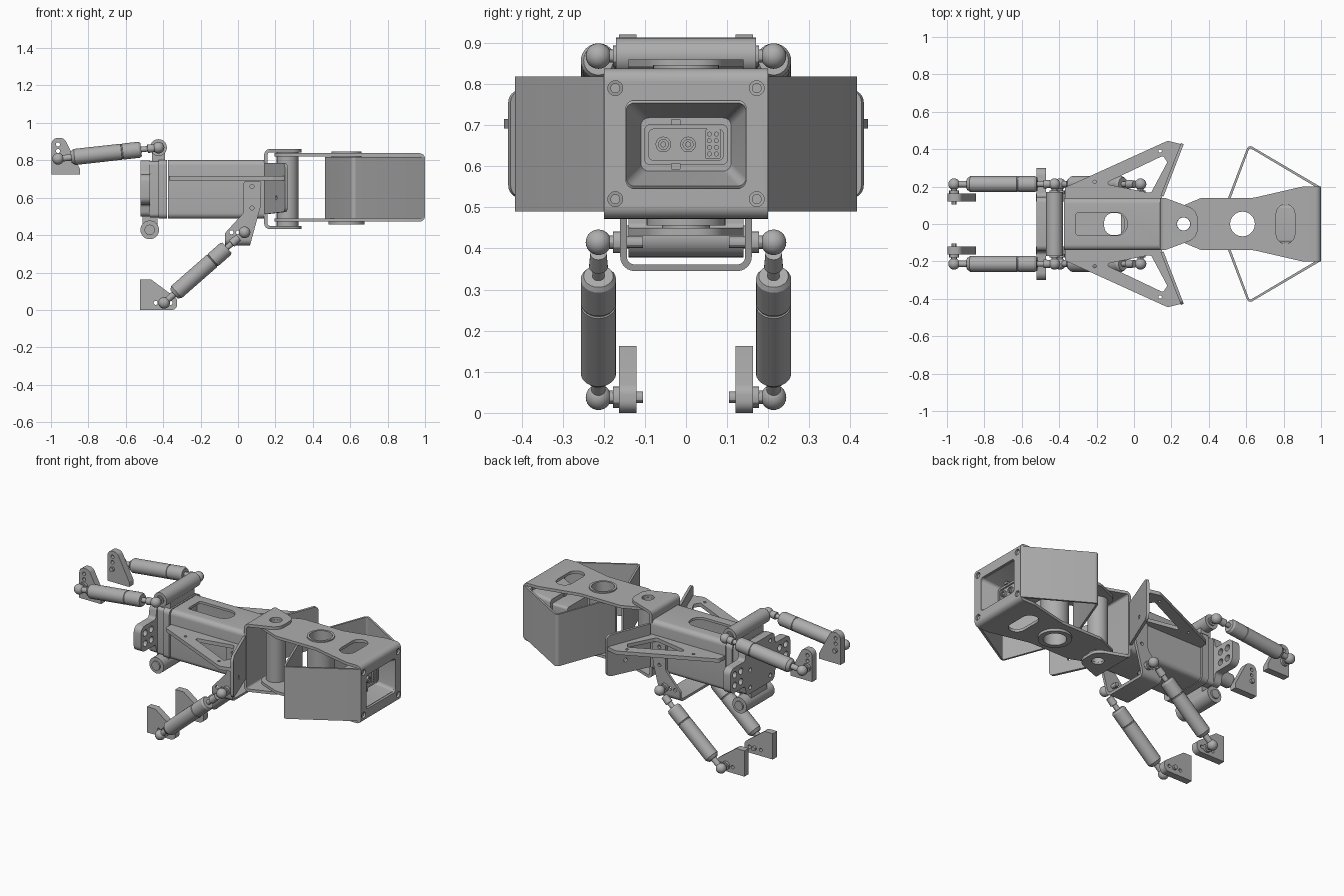
import bpy, bmesh, math
from mathutils import Vector, Matrix

if "Cube" in bpy.data.objects:
    bpy.data.objects.remove(bpy.data.objects["Cube"], do_unlink=True)

GREY = (0.42, 0.42, 0.42, 1)
mat = bpy.data.materials.new("machined grey")
mat.use_nodes = True
mat.diffuse_color = GREY
next(n for n in mat.node_tree.nodes if n.type == "BSDF_PRINCIPLED").inputs["Base Color"].default_value = GREY
parts = []

PLANES = {
    "XY": lambda u, v, w: Vector((u, v, w)),
    "XZ": lambda u, v, w: Vector((u, w, v)),
    "YZ": lambda u, v, w: Vector((w, u, v)),
}


def finish(name, bm, mirror=False):
    bmesh.ops.recalc_face_normals(bm, faces=bm.faces)
    me = bpy.data.meshes.new(name)
    bm.to_mesh(me)
    bm.free()
    me.materials.append(mat)
    ob = bpy.data.objects.new(name, me)
    bpy.context.collection.objects.link(ob)
    if mirror:
        ob.modifiers.new("mirror", "MIRROR").use_axis = (False, True, False)
    parts.append(ob)
    return ob


def rounded(points, n=6):
    """Polygon whose (u, v, radius) corners become arcs."""
    out = []
    for i, q in enumerate(points):
        p = Vector(q[:2])
        if len(q) < 3:
            out.append(p)
            continue
        a = Vector(points[i - 1][:2]) - p
        b = Vector(points[(i + 1) % len(points)][:2]) - p
        half = a.angle(b) / 2
        d = min(q[2] / math.tan(half), a.length * 0.499, b.length * 0.499)
        a, b = a.normalized(), b.normalized()
        c = p + (a + b).normalized() * d / math.cos(half)
        s, e, phi = p + a * d - c, p + b * d - c, math.pi - 2 * half
        for k in range(n + 1):
            t = k / n
            out.append(c + (s * math.sin((1 - t) * phi) + e * math.sin(t * phi)) / math.sin(phi))
    return out


def circle(u, v, r, n=24):
    return [Vector((u + r * math.cos(math.tau * k / n), v + r * math.sin(math.tau * k / n))) for k in range(n)]


def rect(u0, u1, v0, v1, r=0.01):
    return rounded([(u0, v0, r), (u1, v0, r), (u1, v1, r), (u0, v1, r)])


def channel(u0, u1, v0, v1, t, r):
    """U-shaped strip, closed at u1."""
    k = u1 - math.copysign(t, u1 - u0)
    return rounded([(u0, v0), (u1, v0, r), (u1, v1, r), (u0, v1), (u0, v1 - t),
                    (k, v1 - t, r - t), (k, v0 + t, r - t), (u0, v0 + t)])


def plate(name, loops, plane, lo, hi, mirror=False):
    """Flat outline with holes, extruded from lo to hi."""
    bm = bmesh.new()
    twin, edges = {}, []
    for loop in loops:
        low = [bm.verts.new((p[0], p[1], lo)) for p in loop]
        for v in low:
            twin[v] = bm.verts.new((v.co.x, v.co.y, hi))
        edges += [bm.edges.new((low[i - 1], low[i])) for i in range(len(low))]
    bmesh.ops.triangle_fill(bm, use_beauty=True, edges=edges, normal=(0, 0, 1))
    for f in list(bm.faces):
        bm.faces.new([twin[v] for v in reversed(f.verts)])
    for e in edges:
        a, b = e.verts
        bm.faces.new((a, b, twin[b], twin[a]))
    place = PLANES.get(plane, plane)
    for v in bm.verts:
        v.co = place(*v.co)
    return finish(name, bm, mirror)


def loft(name, rings, mirror=False):
    bm = bmesh.new()
    rows = [[bm.verts.new(p) for p in ring] for ring in rings]
    for r0, r1 in zip(rows, rows[1:]):
        for i in range(len(r0)):
            bm.faces.new((r0[i - 1], r0[i], r1[i], r1[i - 1]))
    bm.faces.new(rows[0])
    bm.faces.new(rows[-1])
    return finish(name, bm, mirror)


def lathe(name, start, end, profile, mirror=False, n=24):
    """Turned part: profile gives (distance along the axis, radius)."""
    start, axis = Vector(start), Vector(end) - Vector(start)
    q = axis.to_track_quat("Z", "Y")
    return loft(name, [[start + q @ Vector((p.x, p.y, s)) for p in circle(0, 0, r, n)] for s, r in profile], mirror)


def rod(name, start, end, r, mirror=False, n=24):
    return lathe(name, start, end, [(0, r), ((Vector(end) - Vector(start)).length, r)], mirror, n)


def ball(name, at, r):
    bm = bmesh.new()
    bmesh.ops.create_uvsphere(bm, u_segments=24, v_segments=14, radius=r, matrix=Matrix.Translation(at))
    finish(name, bm, True)


def combine(ob, cutter, operation):
    """Boolean that is applied at once; the cutter is removed."""
    m = ob.modifiers.new("cut", "BOOLEAN")
    m.operation, m.solver, m.object = operation, "EXACT", cutter
    me = bpy.data.meshes.new_from_object(ob.evaluated_get(bpy.context.evaluated_depsgraph_get()))
    ob.modifiers.clear()
    ob.data = me
    parts.remove(cutter)
    bpy.data.objects.remove(cutter, do_unlink=True)


def both_sides(points):
    return rounded(points + [(p[0], -p[1], *p[2:]) for p in reversed(points)])


# Head: bent channel with shaped top and bottom and a window in its end
head = plate("head_channel", [channel(0.15, 1, 0.472, 0.838, 0.018, 0.03)], "XZ", -0.25, 0.25)
outline = both_sides([(0.195, 0.07, 0.07), (0.36, 0.14, 0.02), (0.64, 0.14, 0.1), (0.9, 0.2, 0.06), (1.02, 0.2)])
combine(head, plate("cutter", [outline, circle(0.265, 0, 0.036), circle(0.58, 0, 0.07),
        rect(0.76, 0.86, -0.105, 0.105, 0.05)], "XY", 0.4, 0.9), "INTERSECT")
screws = [(y, z) for y in (-0.172, 0.172) for z in (0.52, 0.79)]
combine(head, plate("cutter", [rect(-0.146, 0.146, 0.546, 0.76, 0.02)] + [circle(y, z, 0.018) for y, z in screws],
        "YZ", 0.95, 1.05), "DIFFERENCE")
for y, z in screws:
    rod("head_screw", (0.96, y, z), (0.992, y, z), 0.012)
plate("head_tube", [circle(0.58, 0, 0.08, 40), circle(0.58, 0, 0.066, 40)], "XY", 0.458, 0.846)
plate("head_tube_flange", [circle(0.58, 0, 0.096, 40), circle(0.58, 0, 0.066, 40)], "XY", 0.456, 0.472)

# Bent guard panels beside the head
plate("guard_panel", [rounded([(0.465, 0.04), (0.612, 0.425, 0.02), (0.995, 0.2), (0.985, 0.19),
      (0.618, 0.408, 0.01), (0.478, 0.036)])], "XY", 0.49, 0.818, True)

# Funnel and connector set into the end of the head
def funnel_ring(x, grow):
    return [Vector((x, p.x, p.y)) for p in rect(-0.11 - grow, 0.11 + grow, 0.588 - grow, 0.718 + grow, 0.02)]

loft("funnel", [funnel_ring(0.865, 0.01), funnel_ring(0.983, 0.045), funnel_ring(0.99, 0.036), funnel_ring(0.88, 0)])
plate("connector_body", [rect(-0.1, 0.1, 0.605, 0.7, 0.015)], "YZ", 0.76, 0.9)
plate("connector_rim", [rect(-0.102, 0.102, 0.603, 0.702, 0.015), rect(-0.09, 0.09, 0.615, 0.69)], "YZ", 0.895, 0.91)
for y in (-0.055, 0.005):
    plate("socket", [circle(y, 0.653, 0.019), circle(y, 0.653, 0.012)], "YZ", 0.89, 0.915)
    rod("socket_pin", (0.89, y, 0.653), (0.912, y, 0.653), 0.007)
plate("pin_block", [rect(0.047, 0.084, 0.618, 0.69, 0.004)] + [circle(y, 0.63 + k * 0.016, 0.005, 10)
      for y in (0.057, 0.074) for k in range(4)], "YZ", 0.89, 0.912)
for z in (0.592, 0.7):
    plate("connector_latch", [rect(-0.037, -0.013, z, z + 0.015, 0.003)], "YZ", 0.86, 0.92)

# Neck clevis and hollow pivot
clevis = plate("neck_clevis", [channel(0.4, 0.14, 0.432, 0.86, 0.018, 0.03)], "XZ", -0.2, 0.2)
outline = both_sides([(0.12, 0.14), (0.165, 0.14, 0.02), (0.34, 0.075, 0.07)])
combine(clevis, plate("cutter", [outline, circle(0.265, 0, 0.036)], "XY", 0.4, 0.9), "INTERSECT")
plate("neck_pivot", [circle(0.265, 0, 0.058), circle(0.265, 0, 0.035)], "XY", 0.445, 0.845)

# Main body: rounded tube with slots
body = plate("body_tube", [rect(-0.14, 0.14, 0.488, 0.802, 0.03), rect(-0.125, 0.125, 0.503, 0.787, 0.018)],
             "YZ", -0.375, 0.145)
combine(body, plate("cutter", [rounded([(-0.31, -0.062, 0.015), (-0.035, -0.062, 0.06),
        (-0.035, 0.062, 0.06), (-0.31, 0.062, 0.015)])], "XY", 0.75, 0.85), "DIFFERENCE")
combine(body, plate("cutter", [rect(-0.16, -0.05, -0.06, 0.06, 0.05)], "XY", 0.45, 0.55), "DIFFERENCE")

# Tail end: flanges, eared plate and cross tubes on lugs
plate("tail_flange", [rect(-0.145, 0.145, 0.488, 0.802, 0.03)], "YZ", -0.425, -0.38)
plate("tail_block", [rect(-0.135, 0.135, 0.495, 0.795, 0.02)], "YZ", -0.47, -0.425)
ears = both_sides([(0.8, 0.14, 0.03), (0.725, 0.15, 0.02), (0.725, 0.3, 0.04), (0.565, 0.3, 0.04),
                   (0.565, 0.15, 0.02), (0.5, 0.14, 0.03)])
holes = [circle(s * y, z, 0.02, 16) for s in (-1, 1) for y in (0.195, 0.255) for z in (0.612, 0.678)]
holes += [circle(s * 0.1, z, 0.013, 16) for s in (-1, 1) for z in (0.54, 0.65, 0.76)]
plate("tail_plate", [[(v, u) for u, v in ears]] + holes, "YZ", -0.52, -0.47)
plate("upper_lug", [rect(-0.46, -0.39, 0.79, 0.89, 0.01)], "XZ", -0.12, 0.12)
rod("upper_cross_tube", (-0.425, -0.17, 0.868), (-0.425, 0.17, 0.868), 0.045)
plate("lower_lug", [rect(-0.51, -0.43, 0.43, 0.51, 0.01)], "XZ", -0.08, 0.08)
rod("lower_cross_tube", (-0.472, -0.14, 0.428), (-0.472, 0.14, 0.428), 0.05)
rod("lower_cross_pin", (-0.472, -0.15, 0.428), (-0.472, 0.15, 0.428), 0.028)

# Side wings with their angled end plates
plate("wing", [rounded([(-0.37, 0.13), (-0.37, 0.195, 0.02), (0.18, 0.445, 0.03), (0.258, 0.425), (0.145, 0.13)]),
      rounded([(-0.16, 0.215, 0.01), (0.155, 0.365, 0.01), (0.178, 0.33, 0.01), (0.09, 0.165, 0.02)]),
      circle(0.14, 0.39, 0.009, 12), circle(-0.21, 0.225, 0.009, 12)], "XY", 0.692, 0.715, True)
plate("wing_end", [rounded([(0, 0.512), (0.3, 0.525, 0.03), (0.3, 0.785, 0.03), (0, 0.785)]),
      circle(0.17, 0.6, 0.012, 12)],
      lambda u, v, w: Vector((0.15 + 0.362 * u + 0.932 * w, 0.15 + 0.932 * u - 0.362 * w, v)), -0.008, 0.008, True)

# Hanging saddle under the body
saddle = plate("saddle", [[(v, u) for u, v in channel(0.8, 0.345, -0.16, 0.16, 0.016, 0.035)]], "YZ", -0.2, 0.2)
outline = rounded([(0.03, 0.69, 0.015), (0.125, 0.69, 0.015), (0.12, 0.55, 0.05), (0.06, 0.33), (-0.07, 0.33),
                   (-0.07, 0.41, 0.02), (0.03, 0.52, 0.03)])
combine(saddle, plate("cutter", [outline] + [circle(x, z, 0.011, 14) for x, z in
        ((0.075, 0.66), (0.075, 0.545), (-0.035, 0.415), (0, 0.415))], "XZ", -0.3, 0.3), "INTERSECT")

# Struts: turned cylinder, ball ends and threaded studs
STRUT = [(0, 0.016), (0.07, 0.018), (0.07, 0.03), (0.088, 0.043), (0.34, 0.043), (0.342, 0.04), (0.346, 0.04),
         (0.348, 0.043), (0.435, 0.043), (0.447, 0.036), (0.447, 0.015), (0.48, 0.015), (0.482, 0.023), (0.53, 0.02)]
STUD = [(0, 0.016), (0.035, 0.016), (0.035, 0.026), (0.055, 0.026), (0.055, 0.014), (0.108, 0.014)]
struts = {"upper": ((-0.962, 0.213, 0.808), (-0.425, 0.213, 0.868)),
          "lower": ((-0.395, 0.213, 0.038), (0.035, 0.213, 0.415))}
for level, ends in struts.items():
    lathe(level + "_strut", *ends, STRUT, True)
    for at in ends:
        ball(level + "_ball_joint", at, 0.031)
        lathe(level + "_stud", at, (at[0], 0, at[2]), STUD, True, 12)

# Mounting brackets at the strut ends
plate("upper_bracket", [rounded([(-0.997, 0.725), (-0.845, 0.725), (-0.845, 0.755, 0.01), (-0.93, 0.92, 0.035),
      (-0.997, 0.92, 0.035)])] + [circle(-0.963, z, 0.011, 14) for z in (0.85, 0.885)], "XZ", 0.12, 0.163, True)
plate("lower_bracket", [rounded([(-0.523, 0), (-0.325, 0, 0.035), (-0.325, 0.06, 0.03), (-0.465, 0.163, 0.01),
      (-0.523, 0.163)])] + [circle(x, 0.038, 0.011, 14) for x in (-0.44, -0.36)], "XZ", 0.12, 0.163, True)

# Smooth the round parts and keep the edges crisp
bpy.ops.object.select_all(action="DESELECT")
for ob in parts:
    ob.select_set(True)
bpy.context.view_layer.objects.active = parts[0]
bpy.ops.object.shade_smooth_by_angle(angle=math.radians(30))
